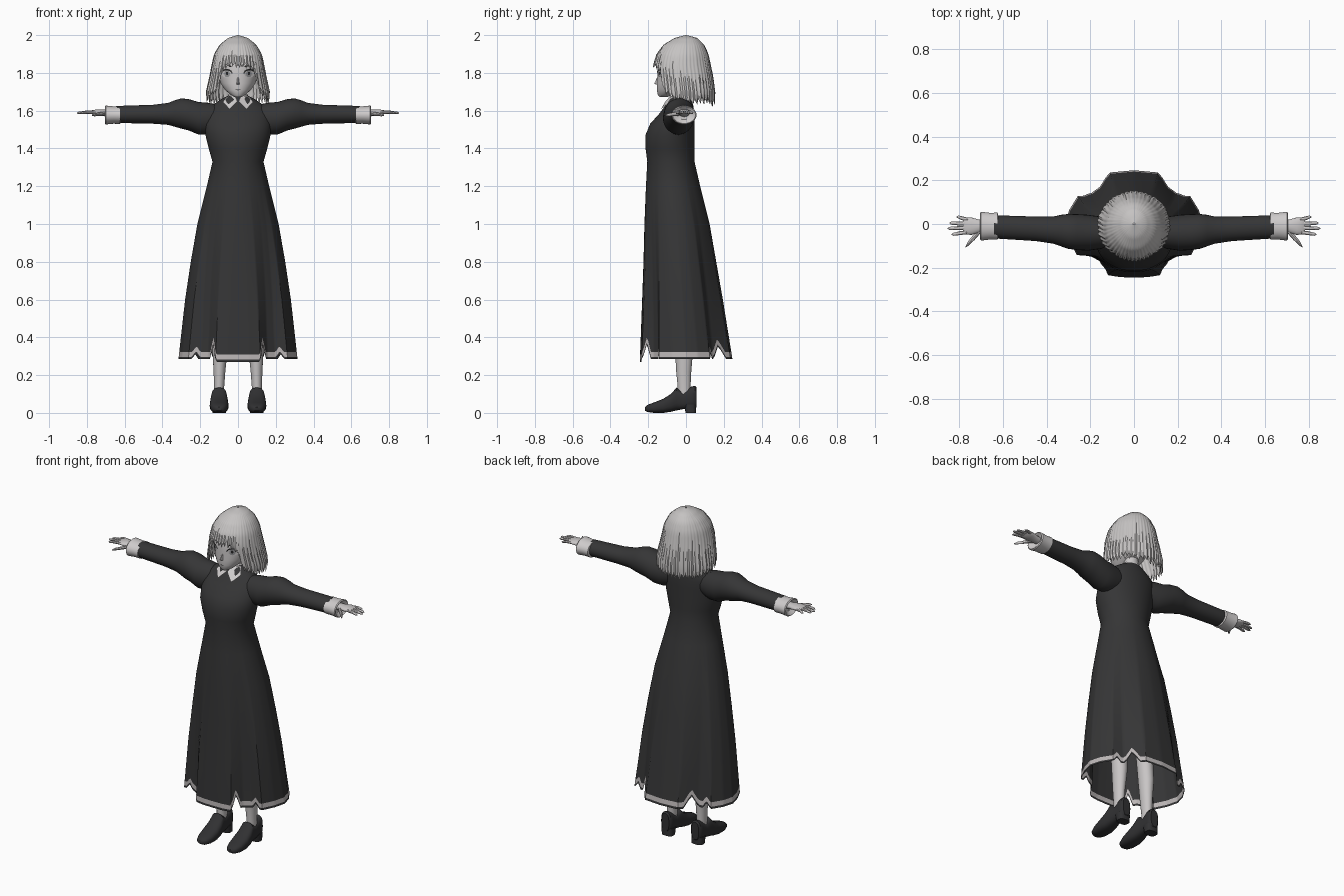
import bpy, bmesh, random
from math import sin, cos, pi, atan2, sqrt, copysign

random.seed(4)
cube = bpy.data.objects.get("Cube")
if cube:
    bpy.data.objects.remove(cube)
made = []


def material(name, r, g, b):
    m = bpy.data.materials.new(name)
    m.use_nodes = True
    m.diffuse_color = (r, g, b, 1)
    m.node_tree.nodes["Principled BSDF"].inputs["Base Color"].default_value = (r, g, b, 1)
    return m


BLACK = material("black cloth", .036, .036, .037)
LEATHER = material("dark leather", .03, .03, .032)
SKIN = material("pale skin", .58, .56, .56)
HAIR_M = material("silver hair", .56, .545, .54)
WHITE = material("white linen", .62, .6, .6)
TRIM = material("grey trim", .5, .47, .47)
INK = material("ink", .02, .02, .02)
IRIS = material("grey iris", .3, .3, .31)


def finish(name, bm, mats):
    mesh = bpy.data.meshes.new(name)
    bm.to_mesh(mesh)
    bm.free()
    for m in mats:
        mesh.materials.append(m)
    ob = bpy.data.objects.new(name, mesh)
    bpy.context.collection.objects.link(ob)
    made.append(ob)


def loft(name, rings, mats, caps=True, rule=None):
    """Skin closed rings of equal length; rule(row) gives a material index."""
    bm = bmesh.new()
    vs = [[bm.verts.new(p) for p in ring] for ring in rings]
    n = len(vs[0])
    for r in range(len(vs) - 1):
        for i in range(n):
            j = (i + 1) % n
            f = bm.faces.new((vs[r][i], vs[r][j], vs[r + 1][j], vs[r + 1][i]))
            f.material_index = rule(r) if rule else 0
    if caps:
        bm.faces.new(vs[0][::-1])
        bm.faces.new(vs[-1])
    bmesh.ops.recalc_face_normals(bm, faces=bm.faces)
    finish(name, bm, mats)


def tube(name, axis, rows, mat, side=1, n=20, power=1.0):
    """Rows are (position, centre 1, centre 2, radius 1, radius 2) along an axis."""
    rings = []
    for p, c1, c2, r1, r2 in rows:
        ring = []
        for i in range(n):
            c, s = cos(2 * pi * i / n), sin(2 * pi * i / n)
            u = c1 + r1 * copysign(abs(c) ** power, c)
            v = c2 + r2 * copysign(abs(s) ** power, s)
            x, y, z = {"x": (p, u, v), "y": (u, p, v), "z": (u, v, p)}[axis]
            ring.append((x * side, y, z))
        rings.append(ring)
    loft(name, rings, [mat])


def at(table, z):
    """Linear look-up in a table sorted by its first column."""
    if z <= table[0][0]:
        return table[0][1:]
    for a, b in zip(table, table[1:]):
        if z <= b[0]:
            t = (z - a[0]) / (b[0] - a[0])
            return [p + (q - p) * t for p, q in zip(a[1:], b[1:])]
    return table[-1][1:]


def body(table, z):
    half, front, back = at(table, z)
    return half, (front + back) / 2, (back - front) / 2


def plate(name, table, outline, mat, side=1, off=.003):
    """Thin face laid on the front of a lofted body."""
    bm = bmesh.new()
    vs = []
    for x, z in outline:
        rx, cy, ry = body(table, z)
        k = min(abs(x) / rx, .97)
        vs.append(bm.verts.new((x * side, cy - ry * sqrt(1 - k * k) - off, z)))
    bm.faces.new(vs if side > 0 else vs[::-1])
    finish(name, bm, [mat])


def oval(cx, cz, rx, rz, n=16):
    return [(cx + rx * cos(2 * pi * i / n), cz + rz * sin(2 * pi * i / n)) for i in range(n)]


# Dress: height, half width, front, back
DRESS = [(.26, .318, -.245, .25), (.6, .28, -.232, .195), (.8, .25, -.225, .16),
         (1, .215, -.22, .125), (1.2, .165, -.212, .075), (1.33, .135, -.205, .045),
         (1.4, .155, -.214, .045), (1.47, .172, -.215, .045), (1.53, .175, -.19, .045),
         (1.58, .17, -.145, .045), (1.62, .15, -.115, .04), (1.66, .09, -.09, .03),
         (1.68, .05, -.07, .02)]
HEM = [(0, -.245), (.06, -.244), (.12, -.235), (.16, -.17), (.2, -.147), (.265, -.142),
       (.3, -.07), (.318, 0), (.3, .065), (.26, .13), (.195, .145), (.11, .24), (0, .25)]
STEP = 8
section = []
for j in range((len(HEM) - 1) * STEP + 1):
    p = j / STEP
    k = min(int(p), len(HEM) - 2)
    x, y = [a + (b - a) * (p - k) for a, b in zip(HEM[k], HEM[k + 1])]
    low = .27 if p < 2 else .285
    for tear, depth in ((2.4, .08), (4.4, .03), (9.4, .03), (10.4, .07)):
        low += depth * max(0, 1 - abs(p - tear) / .35)
    section.append((x / .318, (y - .0025) / .2475, low))
section += [(-x, y, low) for x, y, low in section[-2:0:-1]]


def dress_point(ux, uy, z):
    a = atan2(uy, ux)
    w = min(1, max(0, (1.2 - z) / .8))
    rx, cy, ry = body(DRESS, z)
    return (rx * (ux * w + cos(a) * (1 - w)), cy + ry * (uy * w + sin(a) * (1 - w)), z)


rings = [[dress_point(x, y, low + up) for x, y, low in section] for up in (0, .012, .038)]
rings += [[dress_point(x, y, z) for x, y, low in section]
          for z in [.45] + [row[0] for row in DRESS[1:]]]
loft("dress", rings, [BLACK, TRIM], caps=False, rule=lambda r: int(r == 1))

# Head and neck
HEAD = [(1.672, .018, -.14, -.1), (1.685, .04, -.15, -.07), (1.71, .068, -.154, -.01),
        (1.745, .092, -.155, .04), (1.79, .108, -.15, .08), (1.86, .113, -.152, .09),
        (1.92, .1, -.125, .075), (1.96, .06, -.07, .04)]
tube("head", "z", [(r[0], 0, body(HEAD, r[0])[1], r[1], body(HEAD, r[0])[2]) for r in HEAD],
     SKIN, n=40)
tube("neck", "z", [(1.6, 0, -.025, .045, .042), (1.72, 0, -.025, .04, .04)], SKIN)
tube("nose", "z", [(1.738, 0, -.152, .008, .008), (1.744, 0, -.157, .007, .011),
                   (1.775, 0, -.148, .004, .006)], SKIN, n=10)
plate("mouth", HEAD, oval(0, 1.71, .013, .002), INK)

# Collar
tube("collar_band", "z", [(1.65, 0, -.027, .062, .056), (1.688, 0, -.027, .05, .046)], WHITE)

for side, tag in ((1, "left_"), (-1, "right_")):
    plate(tag + "collar_flap", DRESS,
          [(.003, 1.65), (.045, 1.608), (.08, 1.645), (.056, 1.676), (.015, 1.676)],
          WHITE, side, .012)
    # Eyes and brows
    plate(tag + "eye_white", HEAD, oval(.06, 1.795, .026, .02), WHITE, side)
    plate(tag + "iris", HEAD, oval(.058, 1.796, .015, .019), IRIS, side, .005)
    plate(tag + "pupil", HEAD, oval(.058, 1.797, .006, .009), INK, side, .007)
    arc = [i * pi / 10 for i in range(11)]
    plate(tag + "lash", HEAD, [(.06 + .031 * cos(a), 1.796 + .025 * sin(a)) for a in arc]
          + [(.06 - .026 * cos(a), 1.797 + .016 * sin(a)) for a in arc], INK, side, .008)
    plate(tag + "brow", HEAD, [(.035, 1.832), (.085, 1.832), (.06, 1.841), (.036, 1.838)],
          INK, side)
    # Sleeve, cuff and hand
    tube(tag + "sleeve", "x", [
        (.1, -.04, 1.56, .06, .07), (.16, -.04, 1.557, .075, .085), (.21, -.04, 1.56, .082, .086),
        (.26, -.037, 1.578, .082, .083), (.3, -.034, 1.585, .08, .08),
        (.335, -.03, 1.585, .072, .07), (.37, -.028, 1.583, .062, .058),
        (.45, -.022, 1.581, .056, .05), (.64, -.013, 1.58, .053, .045)], BLACK, side, 28)
    tube(tag + "cuff", "x", [
        (.622, -.01, 1.577, .05, .042), (.625, -.01, 1.577, .062, .047),
        (.66, -.01, 1.577, .061, .046), (.7, -.01, 1.577, .066, .05),
        (.705, -.01, 1.577, .06, .045), (.685, -.01, 1.577, .03, .025)], WHITE, side, 28)
    tube(tag + "palm", "x", [
        (.67, -.01, 1.585, .026, .02), (.71, -.01, 1.588, .03, .017),
        (.745, -.01, 1.592, .04, .015), (.775, -.009, 1.592, .038, .01),
        (.782, -.009, 1.592, .03, .005)], SKIN, side)
    for finger, y0, x1, y1 in (("little", .02, .812, .032), ("ring", .001, .845, .004),
                               ("middle", -.018, .853, -.02), ("index", -.037, .835, -.047)):
        tube(tag + finger + "_finger", "x", [
            (.76, y0, 1.592, .009, .009), ((.76 + x1) / 2, (y0 + y1) / 2, 1.592, .009, .008),
            (x1 - .008, y1, 1.588, .007, .006), (x1, y1, 1.587, .002, .002)], SKIN, side, 8)
    tube(tag + "thumb", "x", [
        (.7, -.025, 1.586, .014, .012), (.73, -.058, 1.582, .015, .01),
        (.76, -.09, 1.578, .011, .008), (.772, -.106, 1.576, .003, .003)], SKIN, side, 8)
    # Leg and shoe
    tube(tag + "leg", "z", [
        (.05, .1, -.01, .028, .035), (.14, .1, -.01, .027, .034), (.22, .098, -.012, .031, .04),
        (.34, .095, -.01, .041, .048), (.5, .092, -.02, .045, .05),
        (.9, .08, -.04, .07, .075)], SKIN, side)
    shoe = [(-.217, .014, .012, .03), (-.205, .032, .005, .042), (-.17, .045, 0, .055),
            (-.12, .05, 0, .075), (-.08, .047, .006, .1), (-.05, .042, .013, .134),
            (-.015, .037, .02, .108), (.03, .036, .022, .14), (.048, .033, .022, .143),
            (.056, .024, .03, .135)]
    tube(tag + "shoe", "y", [(y, .1, (a + b) / 2, w, (b - a) / 2) for y, w, a, b in shoe],
         LEATHER, side, 24, .75)
    tube(tag + "heel", "z", [(0, .1, .026, .036, .028), (.045, .1, .022, .038, .032)],
         LEATHER, side, 20, .7)

# Hair: two layers of ridged strands with pointed tips
HAIR = [(1.62, .16, -.15, .15), (1.7, .168, -.163, .152), (1.78, .15, -.172, .142),
        (1.84, .139, -.174, .13), (1.9, .126, -.156, .118), (1.95, .096, -.118, .095),
        (1.985, .052, -.06, .06), (2, .003, -.003, .003)]
FALL = [(0, 1.825), (12, 1.84), (25, 1.825), (39, 1.805), (47, 1.68), (70, 1.65), (180, 1.628)]


def hair(name, strands, scale, phase, rows=18):
    cols = strands * 4
    jitter = [random.uniform(-1, 1) for _ in range(strands)]
    rings = []
    for r in range(rows + 1):
        u = .03 + .97 * r / rows
        ring = []
        for i in range(cols):
            a = 2 * pi * i / cols
            k = ((i + phase) // 4) % strands
            edge = abs((i + phase) % 4 - 2) / 2
            tip = at(FALL, abs((a + pi) % (2 * pi) - pi) * 180 / pi)[0]
            tip += .03 * edge + .01 * jitter[k]
            z = 2 - (2 - tip) * (1 - cos(u * pi / 2))
            rx, cy, ry = body(HAIR, z)
            m = scale * (1 + u * ((.4 - edge) * .035 + .015 * jitter[k]))
            ring.append((rx * m * sin(a), cy - ry * m * cos(a), z))
        rings.append(ring)
    loft(name, rings[::-1], [HAIR_M], caps=False)


hair("hair_outer", 46, 1, 0)
hair("hair_inner", 38, .94, 2)

# Smooth shading with sharp creases kept
for ob in bpy.context.selected_objects:
    ob.select_set(False)
for ob in made:
    ob.select_set(True)
bpy.context.view_layer.objects.active = made[0]
bpy.ops.object.shade_smooth_by_angle(angle=.7)
